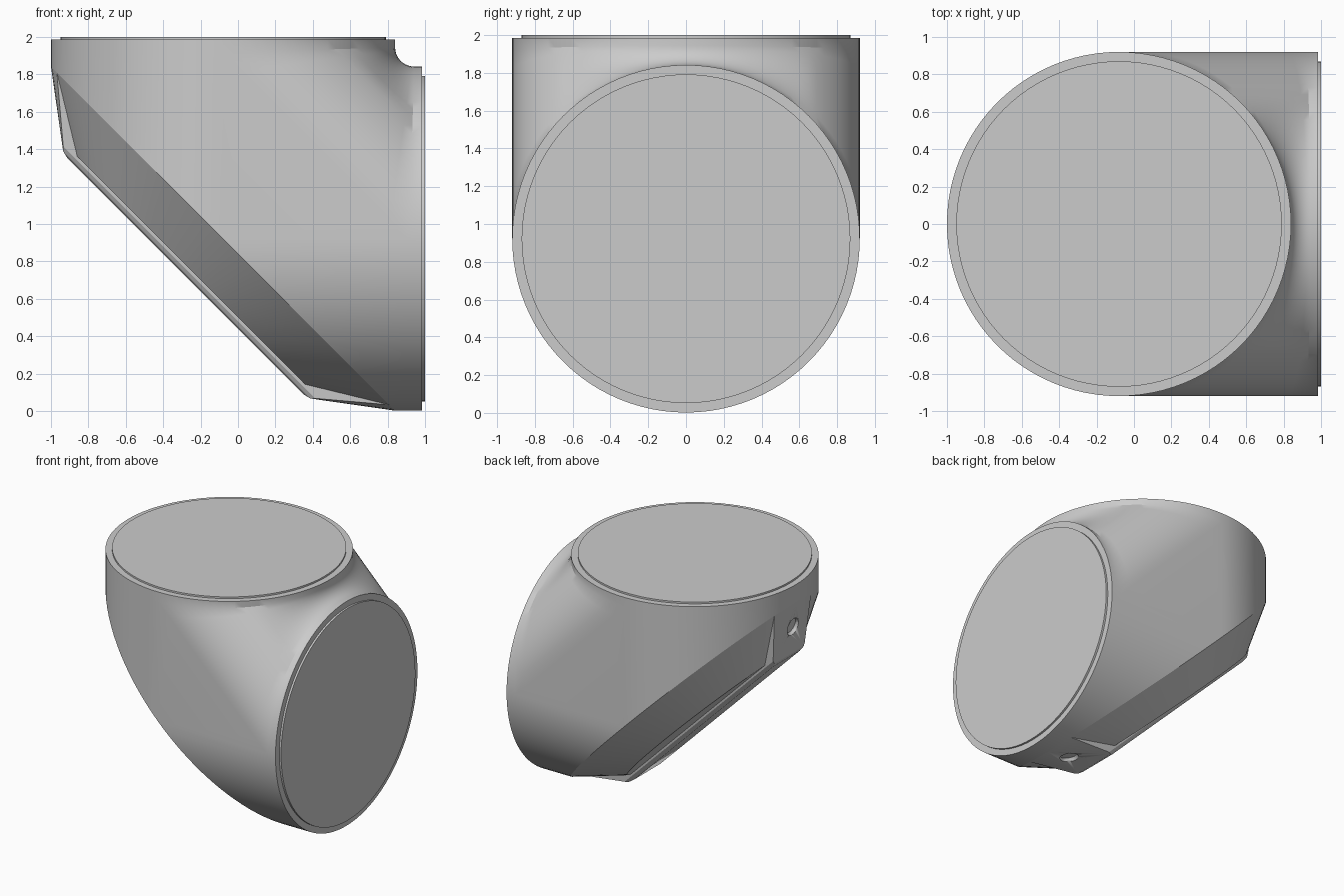
import bpy, bmesh
from math import sin, cos, pi, sqrt
from mathutils import Vector

if "Cube" in bpy.data.objects:
    bpy.data.objects.remove(bpy.data.objects["Cube"])

R = 0.92                  # pipe radius
CX, CZ = -0.08, 0.922     # where the two pipe axes cross
END_Z = 1.986
OFF = CZ - CX             # mirror offset between the two pipes
HALF = 48                 # segments in half a pipe
ARC = 10                  # segments across the inner blend

grey = bpy.data.materials.new("plain grey")
grey.use_nodes = True
grey.diffuse_color = (0.6, 0.6, 0.6, 1)
grey.node_tree.nodes["Principled BSDF"].inputs["Base Color"].default_value = (0.6, 0.6, 0.6, 1)


def finish(name, bm, angle=30):
    bmesh.ops.remove_doubles(bm, verts=bm.verts, dist=1e-4)
    bmesh.ops.recalc_face_normals(bm, faces=bm.faces)
    mesh = bpy.data.meshes.new(name)
    bm.to_mesh(mesh)
    bm.free()
    mesh.materials.append(grey)
    obj = bpy.data.objects.new(name, mesh)
    bpy.context.collection.objects.link(obj)
    bpy.ops.object.select_all(action='DESELECT')
    obj.select_set(True)
    bpy.context.view_layer.objects.active = obj
    bpy.ops.object.shade_smooth_by_angle(angle=angle * pi / 180)
    return obj


def swap(p):
    """Mirror a point from the upright pipe to the level pipe."""
    return Vector((p.z - OFF, p.y, p.x + OFF))


def slanted(s, y, d):
    """Point on the slanted back: s along it, d outward from it."""
    return Vector((CX + (s - d) / sqrt(2), y, CZ - (s + d) / sqrt(2)))


def strips(bm, columns):
    for a, b in zip(columns, columns[1:]):
        for i in range(len(a) - 1):
            quad = []
            for v in (a[i], a[i + 1], b[i + 1], b[i]):
                if all((v.co - q.co).length > 1e-5 for q in quad):
                    quad.append(v)
            if len(quad) > 2:
                bm.faces.new(quad)


def blend_height(c):
    return OFF + 0.905 + 0.037 * (max(c, 0) / R) ** 0.7


# Elbow body: inner half, hollow blend in the middle and straight at the sides
bm = bmesh.new()
inner = []
for i in range(HALF + 1):
    a = -pi / 2 + pi * i / HALF
    c, y = R * cos(a), R * sin(a)
    start = Vector((CX + c, y, blend_height(c)))
    end = swap(start)
    row = [start.lerp(end, t / ARC) for t in range(ARC + 1)]
    hollow = (c / R - 0.7) / 0.3
    if hollow > 0:
        ball = (start.z - CZ - c) * R / c
        n1, n2 = Vector((c, y, 0)) / R, Vector((0, y, c)) / R
        centre = start + n1 * ball
        row = [p.lerp(centre - n1.slerp(n2, t / ARC) * ball, hollow)
               for t, p in enumerate(row)]
    rim_point = Vector((CX + c, y, END_Z))
    inner.append([bm.verts.new(p) for p in [rim_point] + row + [swap(rim_point)]])
strips(bm, inner)

# Elbow body: outer halves of both pipes, ending on the slanted plane
outer = []
for i in range(HALF + 1):
    a = pi / 2 + pi * i / HALF
    c, y = R * cos(a), R * sin(a)
    outer.append([Vector((CX + c, y, z)) for z in (END_Z, blend_height(0), CZ - c)])
for turn in (lambda p: p.copy(), swap):
    strips(bm, [[bm.verts.new(turn(p)) for p in col] for col in outer])

# Flat cheeks between the two pipes
for col in (inner[0], inner[-1]):
    corner = bm.verts.new((CX, col[0].co.y, CZ))
    bm.faces.new(col[1:-1] + [corner])
bmesh.ops.remove_doubles(bm, verts=bm.verts, dist=1e-4)
bmesh.ops.holes_fill(bm, edges=[e for e in bm.edges if e.is_boundary], sides=0)
finish("elbow_body", bm)


# Raised discs on the two open ends
def disc(name, centre, axis):
    bm = bmesh.new()
    rot = Vector((0, 0, 1)).rotation_difference(axis).to_matrix().to_4x4()
    bmesh.ops.create_cone(bm, cap_ends=True, segments=96, radius1=0.87,
                          radius2=0.87, depth=0.04, matrix=rot)
    bmesh.ops.translate(bm, verts=bm.verts, vec=centre)
    finish(name, bm)


disc("top_disc", Vector((CX, 0, 1.98)), Vector((0, 0, 1)))
disc("side_disc", Vector((0.98, 0, CZ)), Vector((1, 0, 0)))


# Slanted cover, made of hulls standing on the oval rim
def hull(name, points):
    bm = bmesh.new()
    for p in points:
        bm.verts.new(p)
    res = bmesh.ops.convex_hull(bm, input=bm.verts)
    junk = set(res["geom_interior"]) | set(res["geom_unused"])
    bmesh.ops.delete(bm, geom=[g for g in junk if isinstance(g, bmesh.types.BMVert)],
                     context='VERTS')
    bmesh.ops.dissolve_limit(bm, angle_limit=0.002, verts=bm.verts, edges=bm.edges)
    return finish(name, bm, 20)


rim = [(R * sqrt(2) * cos(2 * pi * i / 96), R * sin(2 * pi * i / 96)) for i in range(96)]

# Tapered oval base of the cover
hull("cover_base",
     [slanted(s * k, y * k, d) for s, y in rim for k, d in ((1, 0), (0.7, 0.24))])

# Raised bar along the middle, with eased lower edges
bar = hull("cover_bar",
           [slanted(s, y, 0) for s, y in rim if abs(s) > 1.24]
           + [slanted(s * i, y * j, d) for i in (-1, 1) for j in (-1, 1)
              for s, y, d in ((0.953, 0.205, 0.255), (0.935, 0.19, 0.274),
                              (0.895, 0.17, 0.284))])

# Screw recesses in both ends of the cover bar
for i in (-1, 1):
    spot = slanted(1.144 * i, 0, 0.147)
    bpy.ops.mesh.primitive_uv_sphere_add(segments=32, ring_count=16, radius=0.075, location=spot)
    cutter = bpy.context.object
    cutter.name = "recess_cutter"
    cutter.hide_render = True
    cutter.data.materials.append(grey)
    cutter.data.shade_smooth()
    bpy.context.view_layer.objects.active = bar
    mod = bar.modifiers.new("recess", 'BOOLEAN')
    mod.object = cutter
    mod.operation = 'DIFFERENCE'
    bpy.ops.object.modifier_apply(modifier=mod.name)
    bpy.data.objects.remove(cutter)
